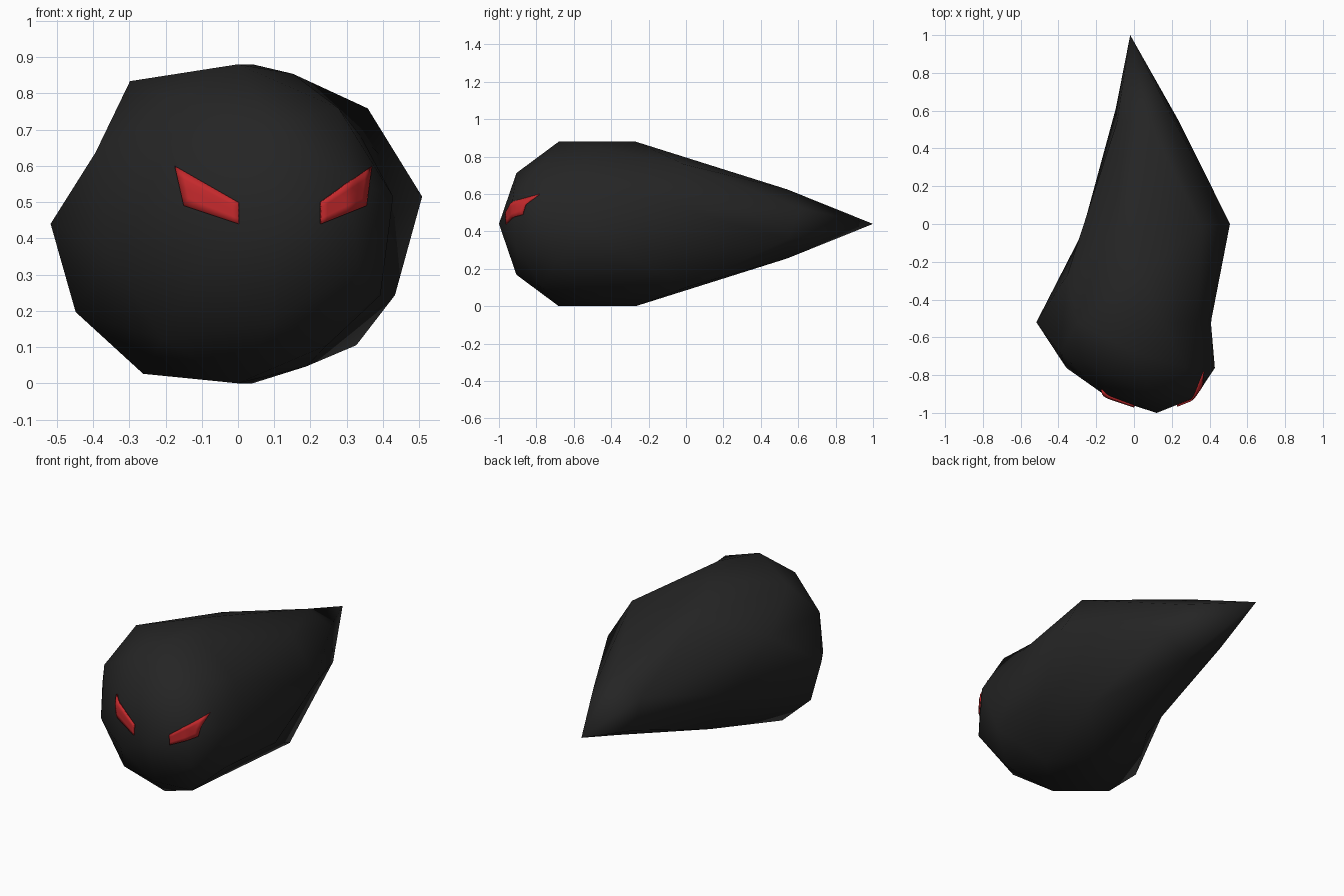
import bpy, bmesh
from mathutils import Vector
from mathutils.bvhtree import BVHTree

if "Cube" in bpy.data.objects:
    bpy.data.objects.remove(bpy.data.objects["Cube"])


def material(name, rgb):
    m = bpy.data.materials.new(name)
    m.diffuse_color = (*rgb, 1)
    m.use_nodes = True
    m.node_tree.nodes["Principled BSDF"].inputs["Base Color"].default_value = m.diffuse_color
    return m


def make_object(name, bm, mat):
    mesh = bpy.data.meshes.new(name)
    bm.to_mesh(mesh)
    mesh.materials.append(mat)
    for p in mesh.polygons:
        p.use_smooth = True
    ob = bpy.data.objects.new(name, mesh)
    bpy.context.collection.objects.link(ob)
    return ob


black = material("charcoal black", (0.018, 0.018, 0.018))
red = material("eye red", (0.55, 0.022, 0.025))

# Body stations: position along unit sphere, new y, sideways shift, girth
STATIONS = [
    (-1.00, -1.000, 0.120, 1.0),
    (-0.81, -0.907, 0.090, 1.0),
    (-0.50, -0.762, 0.035, 1.0),
    (-0.309, -0.680, 0.000, 1.0),
    (0.00, -0.520, -0.055, 1.0),
    (0.309, -0.270, 0.040, 1.0),
    (0.50, -0.027, 0.115, 1.0),
    (0.526, 0.000, 0.120, 1.0),
    (0.809, 0.540, 0.075, 0.68),
    (0.85, 0.610, 0.040, 0.66),
    (1.00, 1.000, -0.020, 0.3),
]


def station(t):
    t = max(-1, min(1, t))
    for a, b in zip(STATIONS, STATIONS[1:]):
        if t <= b[0]:
            k = (t - a[0]) / (b[0] - a[0])
            return [p + (q - p) * k for p, q in zip(a[1:], b[1:])]
    return STATIONS[-1][1:]


# Body: low-poly ball with its poles sideways, stretched into a bent tail
bm = bmesh.new()
bmesh.ops.create_icosphere(bm, subdivisions=2, radius=1)
for v in bm.verts:
    x, t, z = -v.co.z, -v.co.y, -v.co.x
    y, shift, girth = station(t)
    if 0.4 < t < 0.6:
        y += 0.065 * x * 0.46 / 0.46 * 0.5      # slight twist at the tail root
    v.co = (shift + 0.462 * x * girth, y, 0.44 + 0.4627 * z * girth)
bmesh.ops.recalc_face_normals(bm, faces=bm.faces)
surface = BVHTree.FromBMesh(bm)
make_object("body", bm, black)
bm.free()


# Eyes: slanted plates draped over the front of the body
def eye(name, outer_top, outer_low, inner_low, inner_top, nu=8, nv=4):
    ot, ol, il, it = (Vector(p) for p in (outer_top, outer_low, inner_low, inner_top))
    bm = bmesh.new()
    grid = []
    for i in range(nu + 1):
        low, top = ol.lerp(il, i / nu), ot.lerp(it, i / nu)
        row = []
        for j in range(nv + 1):
            p = low.lerp(top, j / nv)
            hit, normal, _, _ = surface.ray_cast(Vector((p.x, -3, p.y)), Vector((0, 1, 0)))
            y = hit.y if hit else -0.87
            row.append(bm.verts.new((p.x, y - 0.012, p.y)))
        grid.append(row)
    for i in range(nu):
        for j in range(nv):
            bm.faces.new((grid[i][j], grid[i + 1][j], grid[i + 1][j + 1], grid[i][j + 1]))
    bmesh.ops.recalc_face_normals(bm, faces=bm.faces)
    if sum(f.normal.y for f in bm.faces) > 0:
        bmesh.ops.reverse_faces(bm, faces=bm.faces)
    ob = make_object(name, bm, red)
    bm.free()
    solid = ob.modifiers.new("thickness", "SOLIDIFY")
    solid.thickness = 0.009
    solid.offset = -1


eye("left_eye", (-0.175, 0.60), (-0.15, 0.49), (0, 0.44), (0, 0.50))
eye("right_eye", (0.37, 0.60), (0.355, 0.49), (0.23, 0.44), (0.23, 0.50))
